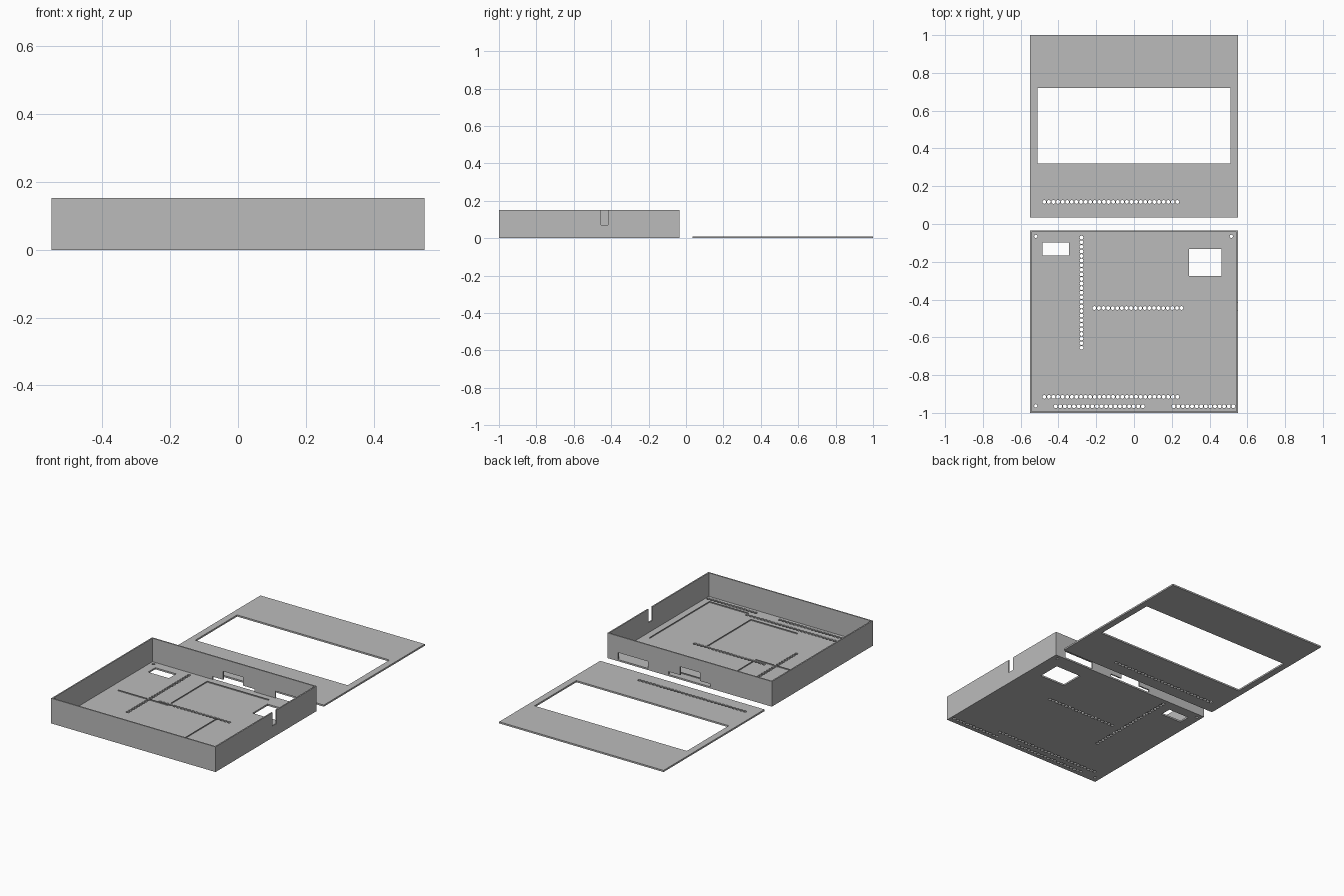
import bpy, bmesh
from mathutils import Matrix, Vector

old = bpy.data.objects.get("Cube")
if old:
    bpy.data.objects.remove(old, do_unlink=True)

grey = bpy.data.materials.new("plain_grey")
grey.use_nodes = True
grey.diffuse_color = (0.5, 0.5, 0.5, 1)
grey.node_tree.nodes["Principled BSDF"].inputs["Base Color"].default_value = (0.5, 0.5, 0.5, 1)

FLOOR, WALL, TOP = 0.01, 0.008, 0.152
PITCH, RADIUS = 0.0243, 0.0105


def add_box(bm, x0, x1, y0, y1, z0, z1):
    lo, hi = Vector((x0, y0, z0)), Vector((x1, y1, z1))
    m = Matrix.Translation((lo + hi) / 2) @ Matrix.Diagonal((*(hi - lo), 1))
    bmesh.ops.create_cube(bm, size=1, matrix=m)


def add_hole(bm, x, y, radius=RADIUS):
    bmesh.ops.create_cone(bm, cap_ends=True, segments=8, radius1=radius, radius2=radius,
                          depth=0.06, matrix=Matrix.Translation((x, y, 0)))


def add_row(bm, x, y, count, dx=1, dy=0):
    for i in range(count):
        add_hole(bm, x + i * PITCH * dx, y + i * PITCH * dy)


def make(name, bm):
    mesh = bpy.data.meshes.new(name)
    bm.to_mesh(mesh)
    bm.free()
    mesh.materials.append(grey)
    ob = bpy.data.objects.new(name, mesh)
    bpy.context.collection.objects.link(ob)
    return ob


def boxes(name, *items):
    bm = bmesh.new()
    for item in items:
        add_box(bm, *item)
    return make(name, bm)


def cut(ob, cutters):
    # Subtract every cutter, bake the result and discard the cutters
    for c in cutters:
        c.hide_render = True
        mod = ob.modifiers.new("cut", 'BOOLEAN')
        mod.operation, mod.solver, mod.object = 'DIFFERENCE', 'EXACT', c
    bpy.context.view_layer.update()
    deps = bpy.context.evaluated_depsgraph_get()
    mesh = bpy.data.meshes.new_from_object(ob.evaluated_get(deps))
    ob.modifiers.clear()
    ob.data = mesh
    for c in cutters:
        bpy.data.objects.remove(c, do_unlink=True)


# Open tray with cable openings
tray = boxes("tray", (-0.55, 0.55, -1, -0.035, 0, TOP))
cavity = boxes("cavity_cutter",
               (-0.55 + WALL, 0.55 - WALL, -1 + WALL, -0.035 - WALL, FLOOR, 0.3))
openings = boxes("opening_cutter",
                 (0.53, 0.57, -0.455, -0.417, 0.07, 0.2),       # side notch
                 (0.28, 0.48, -0.06, -0.02, FLOOR, 0.052),      # rear slot
                 (-0.485, -0.345, -0.167, -0.098, -0.02, 0.03), # floor windows
                 (0.29, 0.463, -0.275, -0.132, -0.02, 0.03))
rear_low = boxes("rear_low_cutter", (-0.14, 0.14, -0.06, -0.02, FLOOR, 0.027))
rear_high = boxes("rear_high_cutter", (-0.07, 0.063, -0.06, -0.02, 0.02, 0.078))

# Rows of vent holes and corner screw holes in the tray floor
bm = bmesh.new()
add_row(bm, -0.475, -0.915, 30)
add_row(bm, -0.415, -0.965, 20)
add_row(bm, 0.21, -0.965, 14)
add_row(bm, -0.21, -0.445, 20)
add_row(bm, -0.278, -0.072, 25, 0, -1)
for x, y in ((-0.52, -0.065), (0.515, -0.065), (-0.52, -0.963)):
    add_hole(bm, x, y, 0.009)
cut(tray, [cavity, openings, rear_low, rear_high, make("vent_cutter", bm)])

# Low locating ribs that outline component positions on the floor
RIB, RISE = 0.0015, 0.006


def rib(x0, x1, y0, y1):
    return (x0 - RIB, x1 + RIB, y0 - RIB, y1 + RIB, FLOOR - 0.002, FLOOR + RISE)


boxes("floor_ribs",
      rib(-0.48, -0.29, -0.46, -0.46), rib(-0.265, -0.145, -0.46, -0.46),
      rib(-0.145, -0.145, -0.43, -0.088), rib(-0.145, 0.265, -0.088, -0.088),
      rib(0.175, 0.175, -0.87, -0.46), rib(-0.136, 0.175, -0.87, -0.87),
      rib(0.495, 0.495, -0.93, -0.36), rib(0.235, 0.495, -0.93, -0.93))

# Flat lid with display window and one vent row
lid = boxes("lid", (-0.55, 0.55, 0.035, 1, 0, 0.01))
window = boxes("window_cutter", (-0.51, 0.51, 0.32, 0.72, -0.02, 0.03))
bm = bmesh.new()
add_row(bm, -0.475, 0.117, 30)
cut(lid, [window, make("lid_vent_cutter", bm)])
